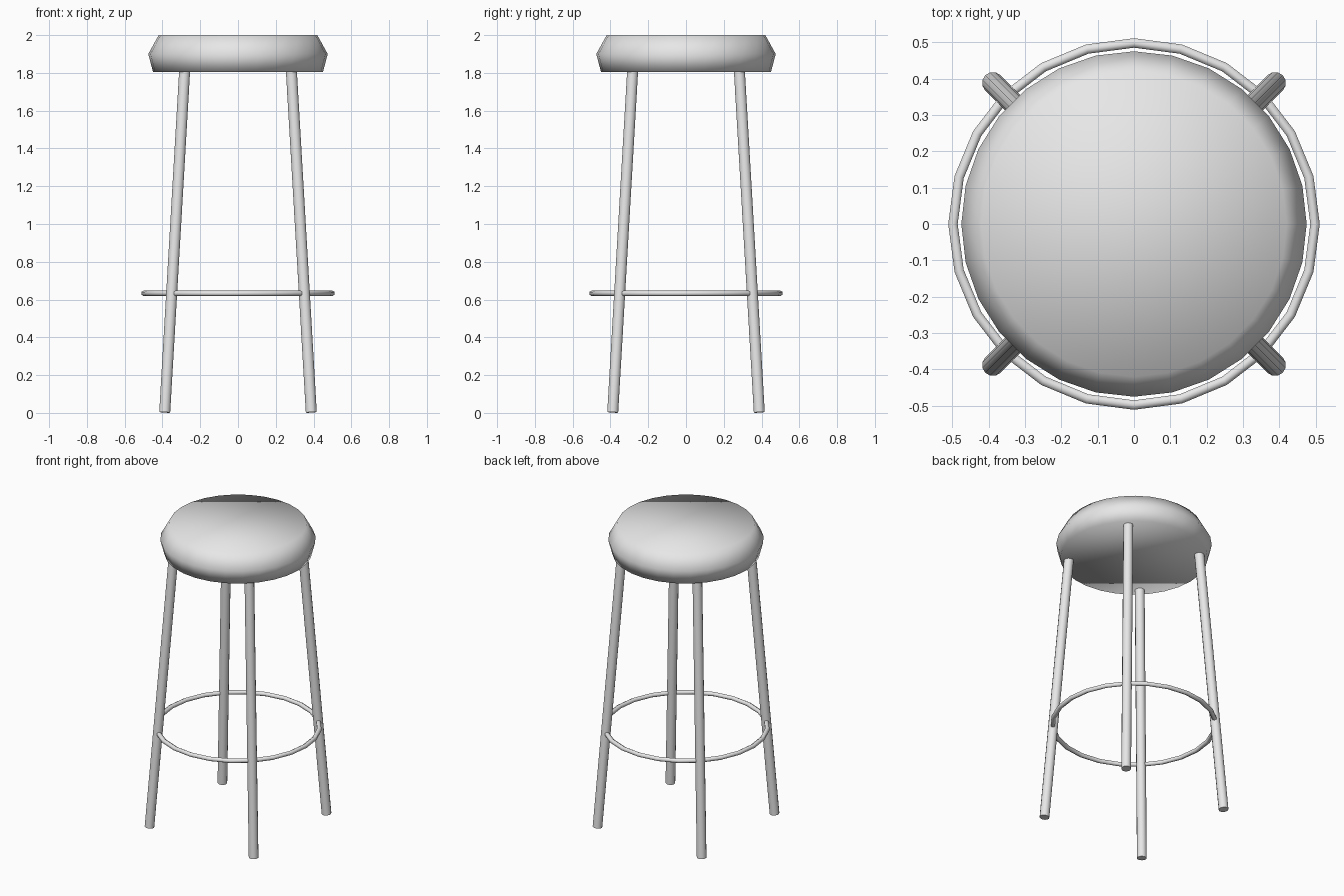
import bpy, bmesh, math
from mathutils import Vector

cube = bpy.data.objects.get("Cube")
if cube:
    bpy.data.objects.remove(cube, do_unlink=True)

# One light grey for the whole stool
grey = bpy.data.materials.new("light_grey")
grey.use_nodes = True
colour = (0.8, 0.8, 0.8, 1)
grey.diffuse_color = colour
grey.node_tree.nodes["Principled BSDF"].inputs["Base Color"].default_value = colour


def finish(name, bm):
    bmesh.ops.recalc_face_normals(bm, faces=bm.faces)
    for face in bm.faces:
        face.smooth = True
    mesh = bpy.data.meshes.new(name)
    bm.to_mesh(mesh)
    bm.free()
    mesh.materials.append(grey)
    obj = bpy.data.objects.new(name, mesh)
    bpy.context.collection.objects.link(obj)
    return obj


def lathe(name, profile, sides, closed=False):
    """Revolve (radius, z) points; close the profile or cap both ends."""
    bm = bmesh.new()
    rings = []
    for r, z in profile:
        angles = [math.tau * i / sides for i in range(sides)]
        rings.append([bm.verts.new((r * math.cos(a), r * math.sin(a), z)) for a in angles])
    pairs = list(zip(rings, rings[1:]))
    if closed:
        pairs.append((rings[-1], rings[0]))
    else:
        bm.faces.new(rings[0])
        bm.faces.new(rings[-1])
    for low, high in pairs:
        for i in range(sides):
            j = (i + 1) % sides
            bm.faces.new((low[i], low[j], high[j], high[i]))
    return finish(name, bm)


# Softly shaded cushion with a belly
lathe("seat", [(0.45, 1.805), (0.475, 1.9), (0.42, 2.0)], 28)

# Foot ring: six-sided tube
tube = [math.tau * (i + 0.5) / 6 for i in range(6)]
lathe("foot_ring", [(0.498 + 0.015 * math.cos(a), 0.633 + 0.015 * math.sin(a)) for a in tube],
      24, closed=True)

# Four splayed round legs
for name, sx, sy in (("front_left", 1, -1), ("front_right", -1, -1),
                     ("back_left", 1, 1), ("back_right", -1, 1)):
    foot = Vector((0.388 * sx, 0.388 * sy, 0.003))
    top = Vector((0.282 * sx, 0.282 * sy, 1.82))
    axis = top - foot
    bm = bmesh.new()
    bmesh.ops.create_cone(bm, cap_ends=True, segments=12, radius1=0.03, radius2=0.03,
                          depth=axis.length)
    leg = finish(name + "_leg", bm)
    leg.location = (foot + top) / 2
    leg.rotation_euler = axis.to_track_quat("Z", "Y").to_euler()
    for poly in leg.data.polygons:
        poly.use_smooth = len(poly.vertices) == 4
